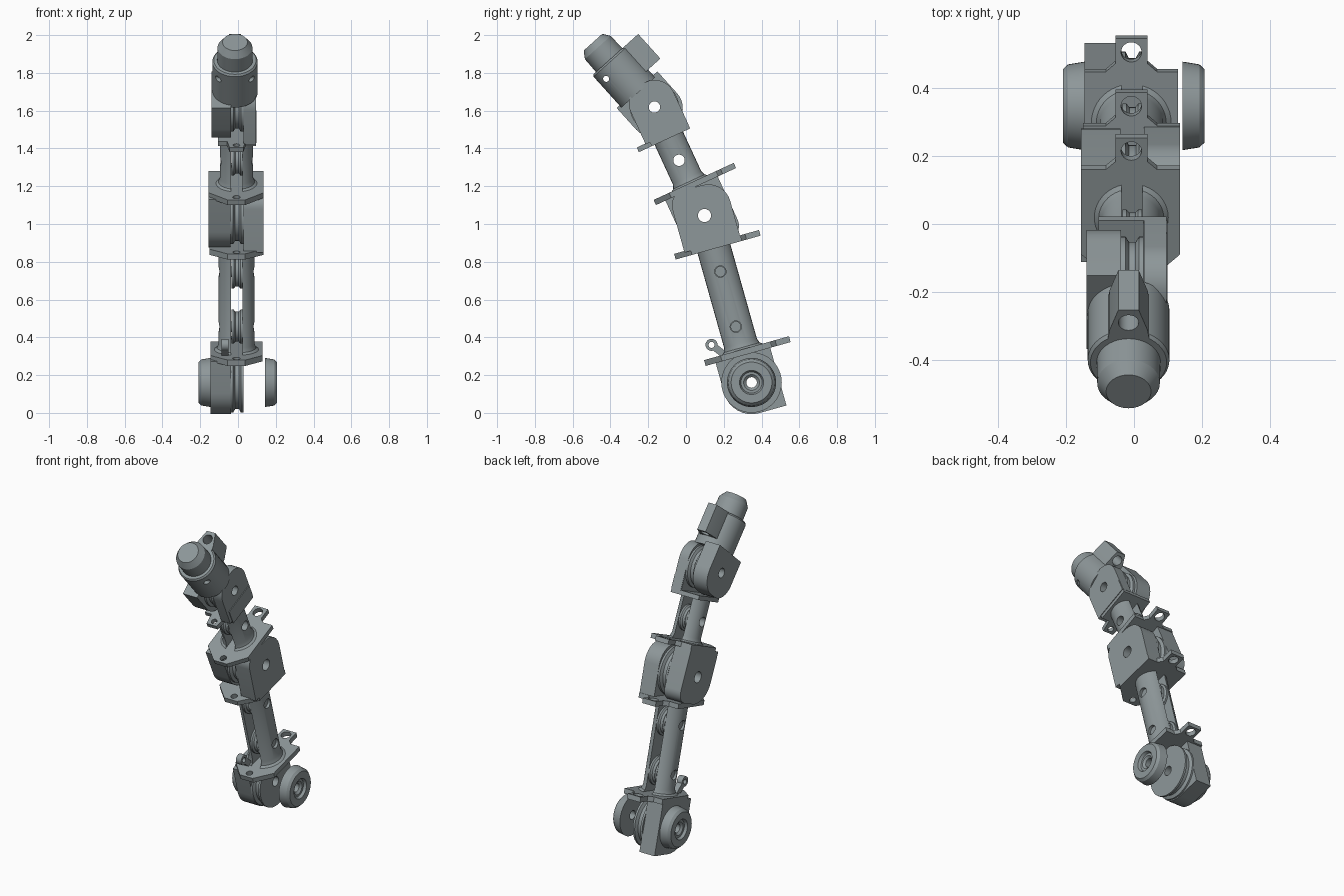
import bpy, bmesh, math
from mathutils import Matrix, Vector

if "Cube" in bpy.data.objects:
    bpy.data.objects.remove(bpy.data.objects["Cube"])

grey = bpy.data.materials.new("metal_grey")
grey.diffuse_color = (0.27, 0.31, 0.32, 1)
grey.use_nodes = True
grey.node_tree.nodes["Principled BSDF"].inputs["Base Color"].default_value = grey.diffuse_color


def frame(y, z, deg):
    return Matrix.Translation((0, y, z)) @ Matrix.Rotation(math.radians(deg), 4, 'X')


# Joint frames: local y runs back, local z runs along the finger
J0, J1 = frame(.347, .161, 15.7), frame(.098, 1.045, 15.7)
J1B, J2B = frame(.098, 1.045, 24.8), frame(-.167, 1.619, 24.8)
J2C = frame(-.167, 1.619, 42)


def finish(name, bm, mat):
    bmesh.ops.remove_doubles(bm, verts=bm.verts, dist=1e-5)
    bmesh.ops.recalc_face_normals(bm, faces=bm.faces)
    me = bpy.data.meshes.new(name)
    bm.to_mesh(me)
    bm.free()
    me.materials.append(grey)
    ob = bpy.data.objects.new(name, me)
    bpy.context.collection.objects.link(ob)
    ob.matrix_world = mat
    return ob


def prism(name, pts, lo, hi, axis, mat):
    """Extrude a (y, z) outline along x, or an (x, y) outline along z."""
    bm = bmesh.new()
    put = (lambda a, b, h: (h, a, b)) if axis == 'x' else (lambda a, b, h: (a, b, h))
    ends = [[bm.verts.new(put(a, b, h)) for a, b in pts] for h in (lo, hi)]
    for ring in ends:
        bm.faces.new(ring)
    for i in range(len(pts)):
        j = (i + 1) % len(pts)
        bm.faces.new((ends[0][i], ends[0][j], ends[1][j], ends[1][i]))
    return finish(name, bm, mat)


def lathe(name, prof, axis, mat, at=(0, 0, 0), n=48):
    """Revolve a closed (radius, height) loop about x or z."""
    bm = bmesh.new()
    rings = []
    for k in range(n):
        c, s = math.cos(2 * math.pi * k / n), math.sin(2 * math.pi * k / n)
        rings.append([bm.verts.new((h, r * c, r * s) if axis == 'x' else (r * c, r * s, h))
                      for r, h in prof])
    m = len(prof)
    for k in range(n):
        a, b = rings[k], rings[(k + 1) % n]
        for i in range(m):
            j = (i + 1) % m
            if prof[i][0] == 0 and prof[j][0] == 0:
                continue
            quad = [a[i], a[j], b[j], b[i]]
            if prof[i][0] == 0:
                quad.remove(b[i])
            if prof[j][0] == 0:
                quad.remove(b[j])
            bm.faces.new(quad)
    return finish(name, bm, mat @ Matrix.Translation(at))


def rod(name, r, lo, hi, axis, mat, at=(0, 0, 0), n=32):
    return lathe(name, [(0, lo), (r, lo), (r, hi), (0, hi)], axis, mat, at, n)


def cut(ob, cutter):
    mod = ob.modifiers.new("cut", 'BOOLEAN')
    mod.operation, mod.solver, mod.object = 'DIFFERENCE', 'EXACT', cutter
    bpy.context.view_layer.objects.active = ob
    bpy.ops.object.modifier_apply(modifier=mod.name)
    bpy.data.objects.remove(cutter)
    return ob


def drill(ob, r, axis, mat, at):
    return cut(ob, rod("cutter", r, -.3 if axis == 'x' else -.12, .3 if axis == 'x' else .12,
                       axis, mat, at))


def box_pts(a0, a1, b0, b1):
    return [(a0, b0), (a1, b0), (a1, b1), (a0, b1)]


def cheek(name, mat, x0, x1, u0, u1, root, end, r_front, r_back, hole):
    """Joint side plate from root to end height, with rounded end corners and a pin hole."""
    s = 1 if end > root else -1
    pts = [(u1, root), (u0, root)]
    for u, r, k in ((u0, r_front, 1), (u1, r_back, -1)):
        arc = []
        for i in range(9):
            t = math.pi / 2 * i / 8
            arc.append((u + k * r * (1 - math.cos(t)), end - s * r * (1 - math.sin(t))))
        if r < .001:
            arc = [(u, end)]
        pts += arc if k == 1 else arc[::-1]
    return drill(prism(name, pts, x0, x1, 'x', mat), hole, 'x', mat, (0, 0, 0))


def pulley(name, mat, r, bore, w=0, half=.029):
    d = r * .12
    prof = [(bore, -half), (r, -half), (r, -half * .6), (r - d, -half * .3),
            (r - d, half * .3), (r, half * .6), (r, half), (bore, half)]
    return lathe(name, prof, 'x', mat, (-.005, 0, w))


def flange(name, mat, x0, x1, w0, w1):
    """Plate with a pointed front and a drilled rear tab."""
    pts = [(-.055, -.21), (.038, -.21), (x1, -.12), (x1, .155), (.068, .155), (.04, .18),
           (.04, .257), (-.055, .257), (-.055, .18), (-.083, .155), (x0, .155), (x0, -.12)]
    ob = prism(name, pts, w0, w1, 'z', mat)
    drill(ob, .03, 'z', mat, (-.008, .215, w0))
    return drill(ob, .02, 'z', mat, (-.008, -.175, w0))


def shaft(name, mat, r, w0, w1, holes):
    """Tube split by a full-length slot, with cross holes."""
    prof = [(0, w0), (r + .025, w0), (r + .008, w0 + .012), (r, w0 + .035), (r, w1), (0, w1)]
    ob = lathe(name, prof, 'z', mat, (-.008, 0, 0))
    cut(ob, prism("cutter", box_pts(-.037, .025, -.2, .2), w0 - .1, w1 + .1, 'z', mat))
    for h in holes:
        drill(ob, .03, 'x', mat, (0, 0, h))
    return ob


# Base joint: side plate, pulley, flange and two wheels
cheek("base_cheek", J0, -.145, -.036, -.155, .145, .16, -.167, .15, 0, .03)
pulley("base_pulley", J0, .16, .03, half=.034)
flange("base_flange", J0, -.145, .13, .15, .182)
wheel = [(.028, .143), (.13, .143), (.122, .192), (.108, .207), (.064, .207),
         (.056, .19), (.042, .19), (.028, .178)]
lathe("right_wheel", wheel, 'x', J0)
lathe("left_wheel", [(r, -h - .002) for r, h in wheel], 'x', J0)

# Cable eye on the base flange
lathe("cable_eye", [(.016, -.088), (.032, -.088), (.032, -.05), (.016, -.05)], 'x', J0,
      (0, -.15, .249), 24)
prism("cable_eye_arm", [(-.15, .218), (-.115, .17), (-.07, .17), (-.125, .248)],
      -.088, -.05, 'x', J0)

# Lower segment
shaft("lower_shaft", J0, .095, .18, .74, (.307, .61))
for i, h in enumerate((.307, .61)):
    pulley("lower_idler_%d" % (i + 1), J0, .09, .015, h)
    rod("lower_axle_%d" % (i + 1), .028, -.085, .07, 'x', J0, (0, 0, h))
flange("middle_lower_flange", J1, -.15, .135, -.183, -.152)

# Middle joint
cheek("middle_right_cheek", J1, .03, .135, -.155, .152, -.16, .158, .08, .12, .035)
cheek("middle_left_cheek", J1B, -.155, -.04, -.155, .15, .165, -.165, .14, .07, .035)
pulley("middle_pulley", J1, .152, .035, half=.034)
flange("middle_upper_flange", J1B, -.155, .135, .158, .188)

# Upper segment
shaft("upper_shaft", J1B, .088, .185, .47, (.322,))
pulley("upper_idler", J1B, .08, .03, .322)
seat = prism("upper_seat", [(-.045, -.175), (.028, -.175), (.04, -.1), (.095, -.1), (.095, .124),
                            (-.105, .124), (-.105, -.1), (-.057, -.1)], -.182, -.155, 'z', J2B)
drill(seat, .018, 'z', J2B, (-.008, -.145, -.17))

# Top joint
cheek("top_right_cheek", J2B, .03, .095, -.125, .125, -.16, .14, .11, .11, .03)
prism("top_seat_block", box_pts(-.105, .122, -.16, -.075), .028, .099, 'x', J2B)
cheek("top_left_cheek", J2C, -.14, -.038, -.152, .138, .13, -.145, .12, .12, .03)
pulley("top_pulley", J2B, .13, .03, half=.033)

# Fingertip: barrel, nose and rear cable guide
barrel = lathe("tip_barrel", [(0, .115), (.12, .115), (.12, .335), (.112, .345), (.094, .345),
                              (.092, .435), (.066, .473), (0, .473)], 'z', J2C, (-.016, -.012, 0))
drill(barrel, .016, 'x', J2C, (0, -.09, .282))
guide = prism("tip_cable_guide", [(-.078, .07), (.046, .07), (.04, .115), (.014, .195),
                                  (-.046, .195), (-.072, .115)], .17, .345, 'z', J2C)
drill(guide, .03, 'z', J2C, (-.016, .145, .26))

# Smooth the round surfaces, keep the edges sharp
bpy.ops.object.select_all(action='SELECT')
bpy.ops.object.shade_smooth_by_angle(angle=math.radians(30))
